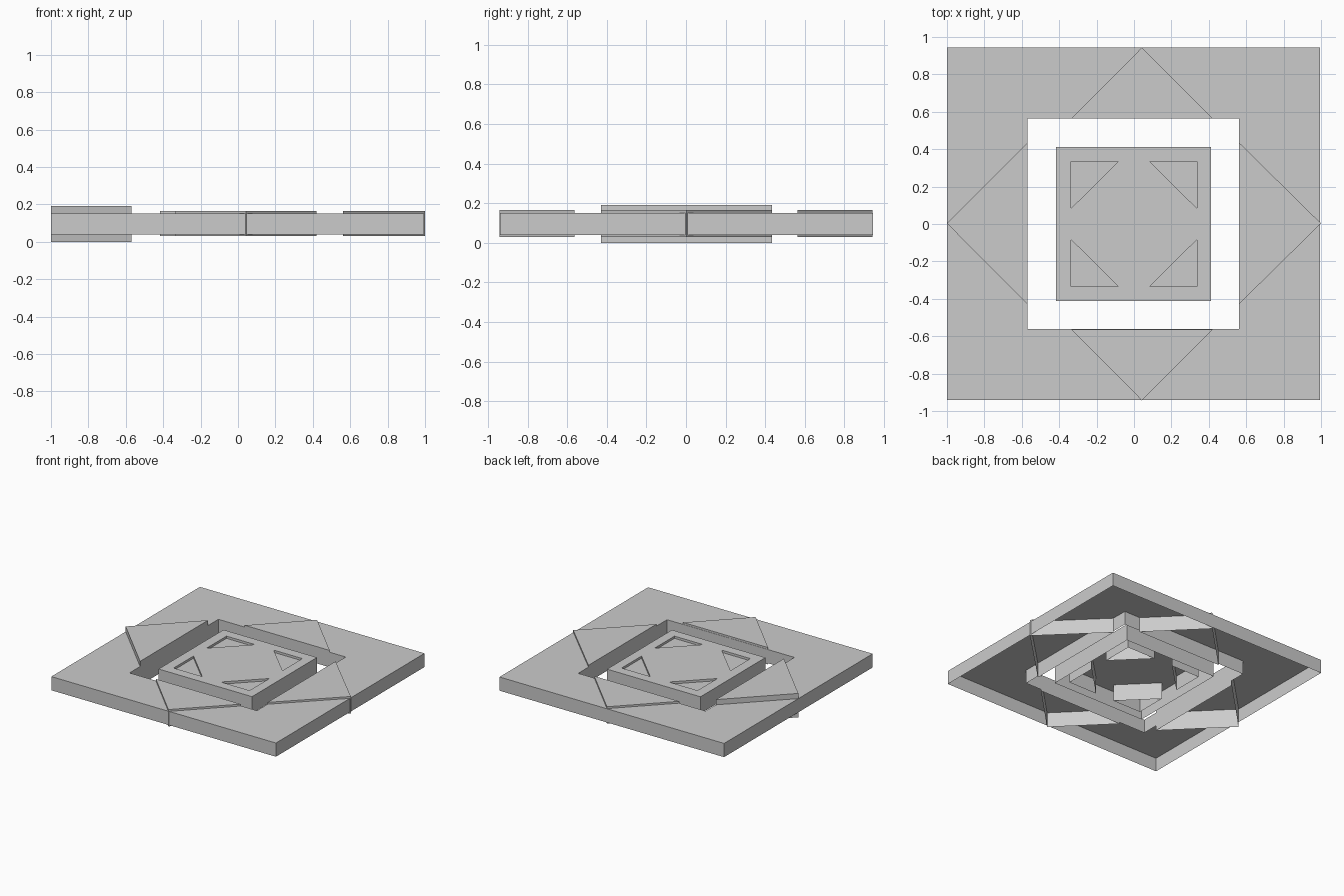
import bpy, bmesh

if "Cube" in bpy.data.objects:
    bpy.data.objects.remove(bpy.data.objects["Cube"])


def shell(name, outer, z0, z1, holes=()):
    """Open-bottomed extrusion: a top sheet plus walls along every outline."""
    bm = bmesh.new()
    rims = []
    for i, pts in enumerate([outer, *holes]):
        area = sum(a[0] * b[1] - b[0] * a[1] for a, b in zip(pts, pts[1:] + pts[:1]))
        if (area > 0) == (i > 0):          # outline anticlockwise, holes clockwise
            pts = pts[::-1]
        top = [bm.verts.new((x, y, z1)) for x, y in pts]
        low = [bm.verts.new((x, y, z0)) for x, y in pts]
        for k in range(len(pts)):
            n = (k + 1) % len(pts)
            bm.faces.new((low[k], low[n], top[n], top[k]))
            rims.append(bm.edges.get((top[k], top[n])))
    fill = bmesh.ops.triangle_fill(bm, edges=rims, use_beauty=True, normal=(0, 0, 1))
    faces = [g for g in fill["geom"] if isinstance(g, bmesh.types.BMFace)]
    for f in faces:
        f.normal_update()
        if f.normal.z < 0:
            f.normal_flip()
    bmesh.ops.dissolve_limit(bm, angle_limit=0.01, verts=[],
                             edges=list({e for f in faces for e in f.edges}))
    mesh = bpy.data.meshes.new(name)
    bm.to_mesh(mesh)
    bm.free()
    obj = bpy.data.objects.new(name, mesh)
    bpy.context.collection.objects.link(obj)
    return obj


def rect(x0, x1, y0, y1):
    return [(x0, y0), (x1, y0), (x1, y1), (x0, y1)]


# Outer frame with a square opening
shell("outer_frame", rect(-1, 0.995, -0.94, 0.945), 0.04, 0.15,
      [rect(-0.57, 0.562, -0.562, 0.565)])

# Raised triangles, one on each side of the frame
shell("left_triangle", [(-1, 0.003), (-0.57, -0.428), (-0.57, 0.435)], 0.0, 0.192)
shell("right_triangle", [(1, 0.003), (0.562, 0.435), (0.562, -0.428)], 0.03, 0.165)
for name, s in (("front_triangle", -1), ("back_triangle", 1)):
    shell(name, [(0.042, 0.943 * s), (-0.335, 0.564 * s), (0.42, 0.564 * s)], 0.03, 0.165)

# Centre plate with four triangular recesses
corners = [(sx, sy) for sx in (-1, 1) for sy in (-1, 1)]
tris = [[(0.337 * sx, 0.335 * sy), (0.083 * sx, 0.335 * sy), (0.337 * sx, 0.083 * sy)]
        for sx, sy in corners]
shell("centre_plate", rect(-0.417, 0.413, -0.412, 0.412), 0.03, 0.165, tris)

# Sunken triangles filling the recesses
for i, t in enumerate(tris):
    shell(f"inset_triangle_{i + 1}", t, 0.042, 0.147)
